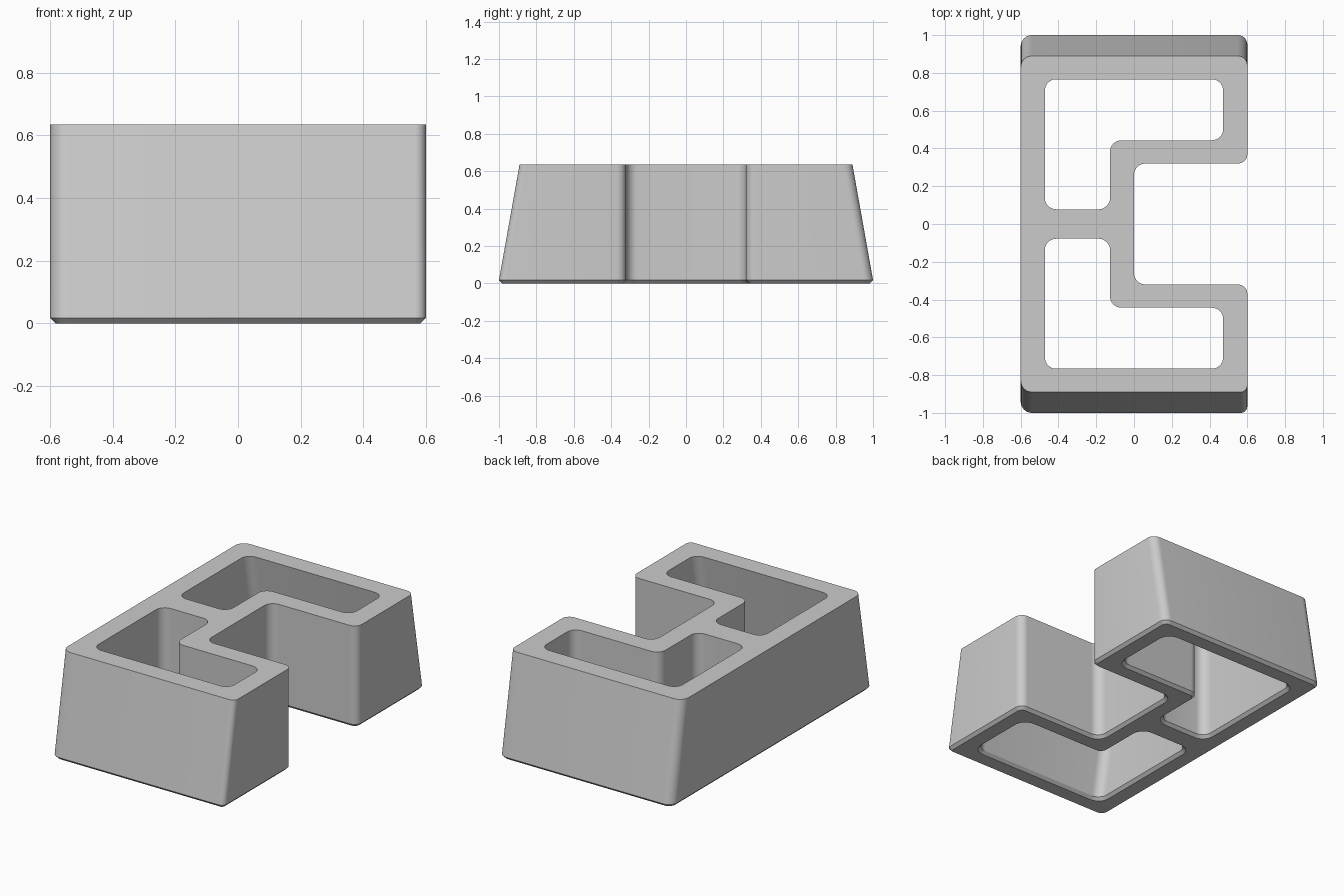
import bpy, bmesh, math
from mathutils import Vector

cube = bpy.data.objects.get("Cube")
if cube:
    bpy.data.objects.remove(cube, do_unlink=True)

HEIGHT, CHAMFER, FLARE = 0.635, 0.018, 0.11
SEGMENTS = 8

grey = bpy.data.materials.new("light grey")
grey.use_nodes = True
colour = (0.6, 0.6, 0.6, 1)
grey.diffuse_color = colour
grey.node_tree.nodes["Principled BSDF"].inputs["Base Color"].default_value = colour


def rounded(corners, inset=0.0):
    """Counter-clockwise right-angled outline with arc corners, moved inward by inset."""
    points = []
    count = len(corners)
    for i, (x, y, r) in enumerate(corners):
        here = Vector((x, y))
        a = (here - Vector(corners[i - 1][:2])).normalized()
        b = (Vector(corners[(i + 1) % count][:2]) - here).normalized()
        turn = a.cross(b)                      # 1 convex, -1 concave
        here += inset * (Vector((-a.y, a.x)) + Vector((-b.y, b.x)))
        r = max(r - turn * inset, 0.005)
        centre = here - a * r + b * r
        for k in range(SEGMENTS + 1):
            t = k / SEGMENTS * math.pi / 2
            points.append(centre - b * r * math.cos(t) + a * r * math.sin(t))
    return points


def flip(corners):
    """Mirror an outline front to back, keeping its direction."""
    return [(x, -y, r) for x, y, r in reversed(corners)]


# Outer C outline and the L-shaped pocket behind the middle
R = 0.06
outer = [(-0.6, -0.89, R), (0.6, -0.89, 0.035), (0.6, -0.32, 0.05), (0, -0.32, R),
         (0, 0.32, R), (0.6, 0.32, 0.05), (0.6, 0.89, 0.05), (-0.6, 0.89, R)]
back_pocket = [(-0.472, 0.078, R), (-0.127, 0.078, R), (-0.127, 0.443, R),
               (0.472, 0.443, R), (0.472, 0.766, R), (-0.472, 0.766, R)]

# Each wall is three rings: chamfered foot, flared base, top
bm = bmesh.new()
top_edges, foot_edges = [], []


def wall(corners, inset):
    rings = []
    for z, d, flare in ((0, inset, FLARE), (CHAMFER, 0, FLARE), (HEIGHT, 0, 0)):
        ring = []
        for p in rounded(corners, d):
            shift = math.copysign(flare, p.y) if abs(p.y) > 0.6 else 0
            ring.append(bm.verts.new((p.x, p.y + shift, z)))
        rings.append(ring)
    n = len(rings[0])
    for low, high in zip(rings, rings[1:]):
        for i in range(n):
            j = (i + 1) % n
            bm.faces.new((low[i], low[j], high[j], high[i]))
    for ring, store in ((rings[0], foot_edges), (rings[-1], top_edges)):
        store.extend(bm.edges.get((ring[i], ring[(i + 1) % n])) for i in range(n))


wall(outer, CHAMFER)
wall(back_pocket, -CHAMFER)
wall(flip(back_pocket), -CHAMFER)

# Flat top and underside around the pockets
for edges, z in ((top_edges, 1), (foot_edges, -1)):
    bmesh.ops.triangle_fill(bm, use_beauty=True, edges=edges, normal=(0, 0, z))
bmesh.ops.recalc_face_normals(bm, faces=bm.faces)

mesh = bpy.data.meshes.new("block_body")
bm.to_mesh(mesh)
bm.free()
mesh.materials.append(grey)
body = bpy.data.objects.new("block_body", mesh)
bpy.context.collection.objects.link(body)

bpy.ops.object.select_all(action="DESELECT")
body.select_set(True)
bpy.context.view_layer.objects.active = body
bpy.ops.object.shade_smooth_by_angle(angle=math.radians(30))
